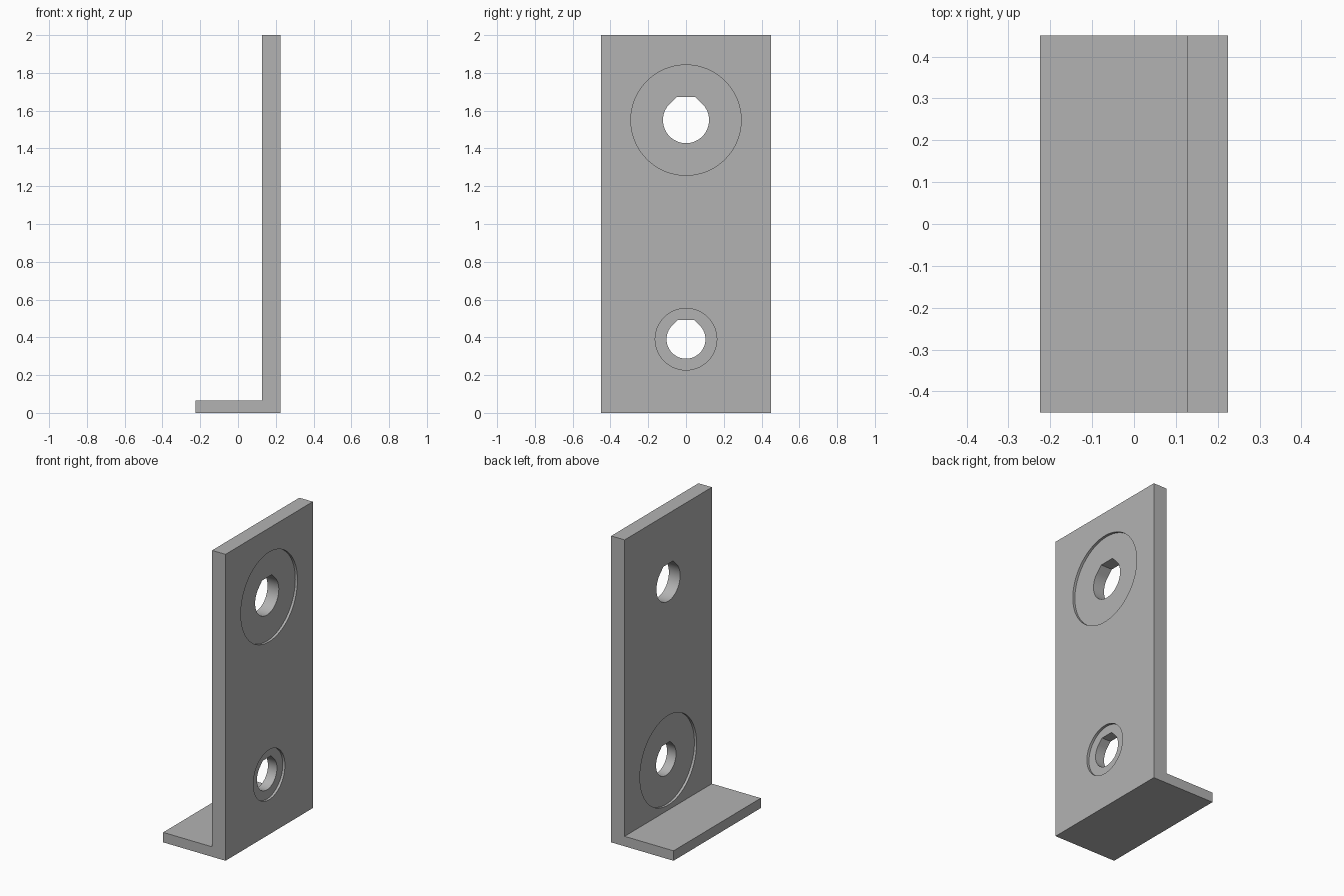
import bpy, bmesh, math

default = bpy.data.objects.get("Cube")
if default:
    bpy.data.objects.remove(default, do_unlink=True)

# Single plain grey
grey = bpy.data.materials.new("plain_grey")
grey.use_nodes = True
colour = (0.45, 0.45, 0.45, 1)
grey.diffuse_color = colour
grey.node_tree.nodes["Principled BSDF"].inputs["Base Color"].default_value = colour

HALF_X, HALF_Y, HEIGHT = 0.225, 0.45, 2.0
INNER_X, FOOT_TOP = 0.128, 0.065
RECESS = 0.016
UPPER_Z, LOWER_Z = 1.55, 0.39


def prism(name, points, offset):
    """Extrude a closed outline along an offset vector."""
    bm = bmesh.new()
    face = bm.faces.new([bm.verts.new(p) for p in points])
    new = bmesh.ops.extrude_face_region(bm, geom=[face])["geom"]
    bmesh.ops.translate(bm, vec=offset,
                        verts=[v for v in new if isinstance(v, bmesh.types.BMVert)])
    bmesh.ops.recalc_face_normals(bm, faces=bm.faces)
    mesh = bpy.data.meshes.new(name)
    bm.to_mesh(mesh)
    bm.free()
    mesh.materials.append(grey)
    obj = bpy.data.objects.new(name, mesh)
    bpy.context.collection.objects.link(obj)
    return obj


def circle(r, start=0.0, sweep=math.tau, n=96):
    return [(r * math.cos(start + sweep * i / n), r * math.sin(start + sweep * i / n))
            for i in range(n)]


def flat_top_hole(r):
    """Round hole with 45 degree shoulders and a flat roof."""
    arc = circle(r, math.radians(135), math.radians(270), 72)
    end = r * math.sqrt(0.5)
    roof = r * (math.sqrt(2) - 1)
    return arc + [(end, end), (roof, r), (-roof, r)]


def cut(name, outline, z, x0, x1):
    cutter = prism(name, [(x0, y, z + h) for y, h in outline], (x1 - x0, 0, 0))
    cutter.hide_render = True
    mod = bracket.modifiers.new(name, "BOOLEAN")
    mod.operation = "DIFFERENCE"
    mod.solver = "EXACT"
    mod.object = cutter
    bpy.ops.object.modifier_apply(modifier=mod.name)
    bpy.data.objects.remove(cutter, do_unlink=True)


# L-shaped bracket: upright plate and foot in one profile
profile = [(-HALF_X, 0), (HALF_X, 0), (HALF_X, HEIGHT),
           (INNER_X, HEIGHT), (INNER_X, FOOT_TOP), (-HALF_X, FOOT_TOP)]
bracket = prism("bracket", [(x, -HALF_Y, z) for x, z in profile], (0, 2 * HALF_Y, 0))
bpy.ops.object.select_all(action="DESELECT")
bpy.context.view_layer.objects.active = bracket
bracket.select_set(True)

# Shallow round recesses: two outside, one inside
outer = HALF_X - RECESS
cut("upper_outer_recess", circle(0.292), UPPER_Z, outer, HALF_X + 0.1)
cut("lower_outer_recess", circle(0.163), LOWER_Z, outer, HALF_X + 0.1)
cut("lower_inner_recess", circle(0.292), LOWER_Z, INNER_X - 0.1, INNER_X + RECESS)

# Through holes
cut("upper_hole", flat_top_hole(0.122), UPPER_Z, 0, 0.4)
cut("lower_hole", flat_top_hole(0.103), LOWER_Z, 0, 0.4)

bpy.ops.object.shade_smooth_by_angle(angle=math.radians(30))
